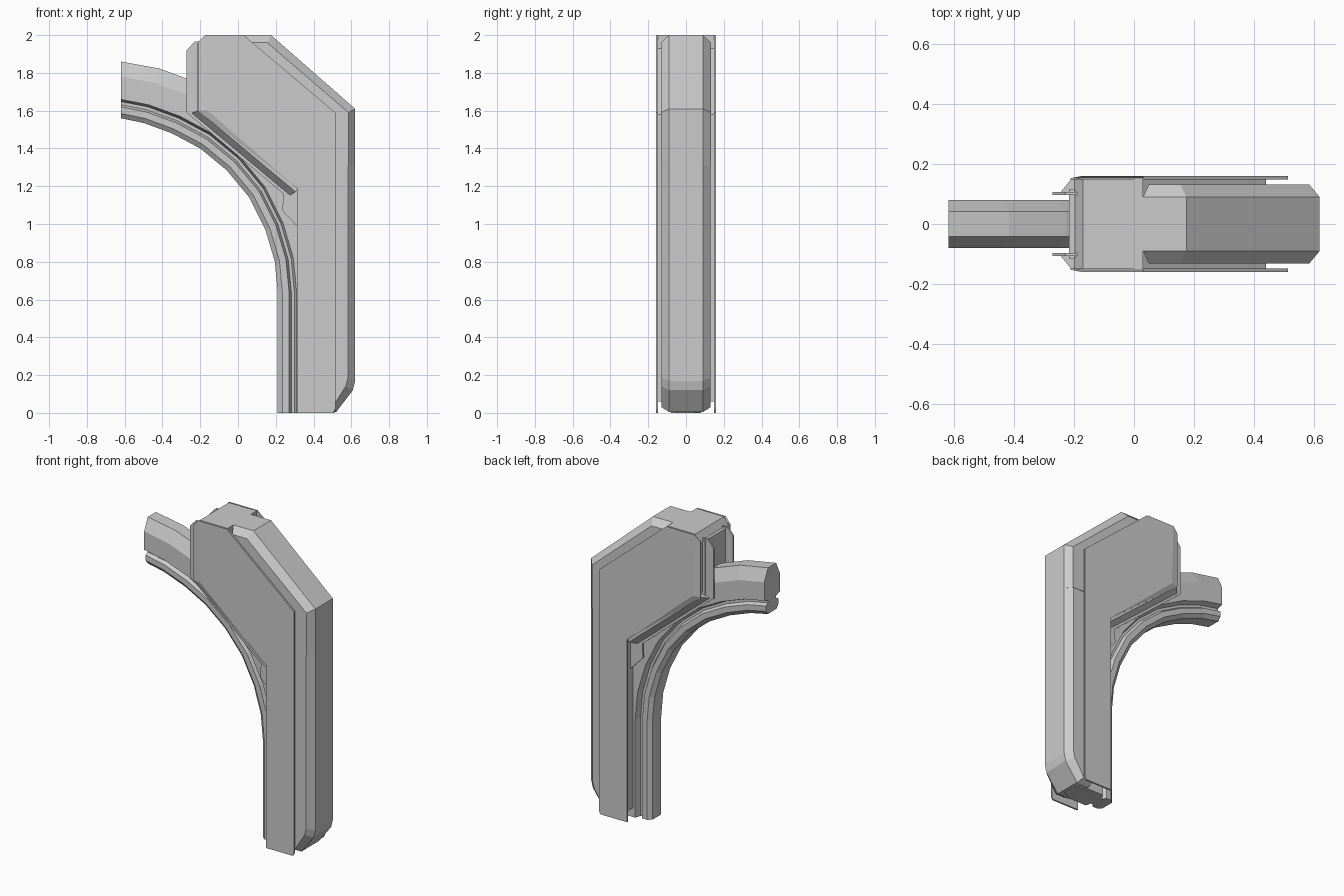
import bpy, bmesh
from mathutils import Vector


def make(name, rings):
    """Skin a list of equal-length rings and cap both ends."""
    bm = bmesh.new()
    vs = [[bm.verts.new(p) for p in r] for r in rings]
    n = len(rings[0])
    for a, b in zip(vs, vs[1:]):
        for i in range(n):
            j = (i + 1) % n
            bm.faces.new((a[i], a[j], b[j], b[i]))
    bm.faces.new(vs[0])
    bm.faces.new(vs[-1][::-1])
    bmesh.ops.recalc_face_normals(bm, faces=bm.faces)
    me = bpy.data.meshes.new(name)
    bm.to_mesh(me)
    bm.free()
    ob = bpy.data.objects.new(name, me)
    bpy.context.collection.objects.link(ob)
    return ob


def loft(name, layers):
    """Side-view (x, z) profiles placed at successive y values."""
    return make(name, [[(x, y, z) for x, z in prof] for y, prof in layers])


def chamfered(name, outer, inset, flat, wide):
    return loft(name, [(-wide, inset), (-flat, outer), (flat, outer), (wide, inset)])


# Curved rib: grooved section swept along the inner arch line
path = [Vector(p) for p in [(-0.62, 1.56), (-0.5, 1.535), (-0.35, 1.48), (-0.2, 1.40),
                            (-0.06, 1.285), (0.06, 1.14), (0.145, 0.97), (0.195, 0.80),
                            (0.21, 0.64), (0.21, 0.0)]]
half = [(0.045, 0), (0.065, 0.025), (0.065, 0.06), (0.042, 0.072),
        (0.042, 0.088), (0.08, 0.10), (0.08, 0.22), (0.042, 0.30)]
section = half + [(-w, d) for w, d in reversed(half)]
rings = []
for i, p in enumerate(path):
    if i == 0:
        nrm = Vector((0, 1))
    elif i == len(path) - 1:
        nrm = Vector((1, 0))
    else:
        t = ((p - path[i - 1]).normalized() + (path[i + 1] - p).normalized()).normalized()
        nrm = Vector((-t.y, t.x))
    rings.append([(p.x + nrm.x * d, w, p.y + nrm.y * d) for w, d in section])
make("curved_rib", rings)

# Inner body between the side plates
body = [(-0.2, 1.62), (-0.2, 1.95), (-0.17, 2.0), (0.03, 2.0), (0.03, 1.93),
        (0.44, 1.58), (0.44, 0.06), (0.325, 0.06), (0.325, 1.2), (-0.16, 1.61)]
loft("inner_body", [(-0.15, body), (0.15, body)])

# Collar where the rib enters the body
collar = [(-0.217, 1.60), (-0.217, 1.955), (-0.15, 1.955), (-0.15, 1.60)]
loft("rib_collar", [(-0.115, collar), (0.115, collar)])

# Mirrored thin plates
plate_out = [(-0.16, 1.60), (-0.175, 2.0), (0.03, 2.0), (0.515, 1.59), (0.515, 0.02),
             (0.505, 0.0), (0.312, 0.0), (0.312, 1.19)]
plate_in = [(-0.212, 1.60), (-0.212, 1.96)] + plate_out[2:]
bracket = [(-0.272, 1.59), (-0.272, 1.92), (-0.23, 1.965), (-0.19, 1.965), (-0.15, 1.66),
           (0.33, 1.22), (0.33, 0.97), (0.235, 1.07), (0.24, 1.16)]
for side, s in (("front", -1), ("back", 1)):
    loft(side + "_side_plate", [(s * 0.149, plate_in), (s * 0.153, plate_in),
                                (s * 0.16, plate_out)])
    loft(side + "_bracket", [(s * 0.097, bracket), (s * 0.107, bracket)])
    # Sloped lip joining the bracket to the side plate
    lip = [(-0.21, 1.60), (0.305, 1.17), (0.325, 1.2), (-0.16, 1.62)]
    lip_in = [(-0.25, 1.585), (0.27, 1.15), (0.325, 1.2), (-0.16, 1.62)]
    loft(side + "_lip", [(s * 0.10, lip_in), (s * 0.15, lip)])

# Chamfered outer spine: sloping upper piece and upright lower piece
chamfered("upper_spine",
          [(0.03, 2.0), (0.175, 2.0), (0.62, 1.61), (0.62, 1.31), (0.42, 1.31), (0.42, 1.5), (0.03, 1.85)],
          [(0.05, 1.96), (0.155, 1.96), (0.585, 1.59), (0.585, 1.31), (0.42, 1.31), (0.42, 1.5), (0.05, 1.85)],
          0.09, 0.132)
chamfered("lower_spine",
          [(0.43, 1.31), (0.62, 1.31), (0.62, 0.17), (0.608, 0.12), (0.52, 0.005), (0.43, 0.005)],
          [(0.43, 1.31), (0.582, 1.31), (0.582, 0.185), (0.57, 0.14), (0.50, 0.03), (0.43, 0.03)],
          0.09, 0.13)
